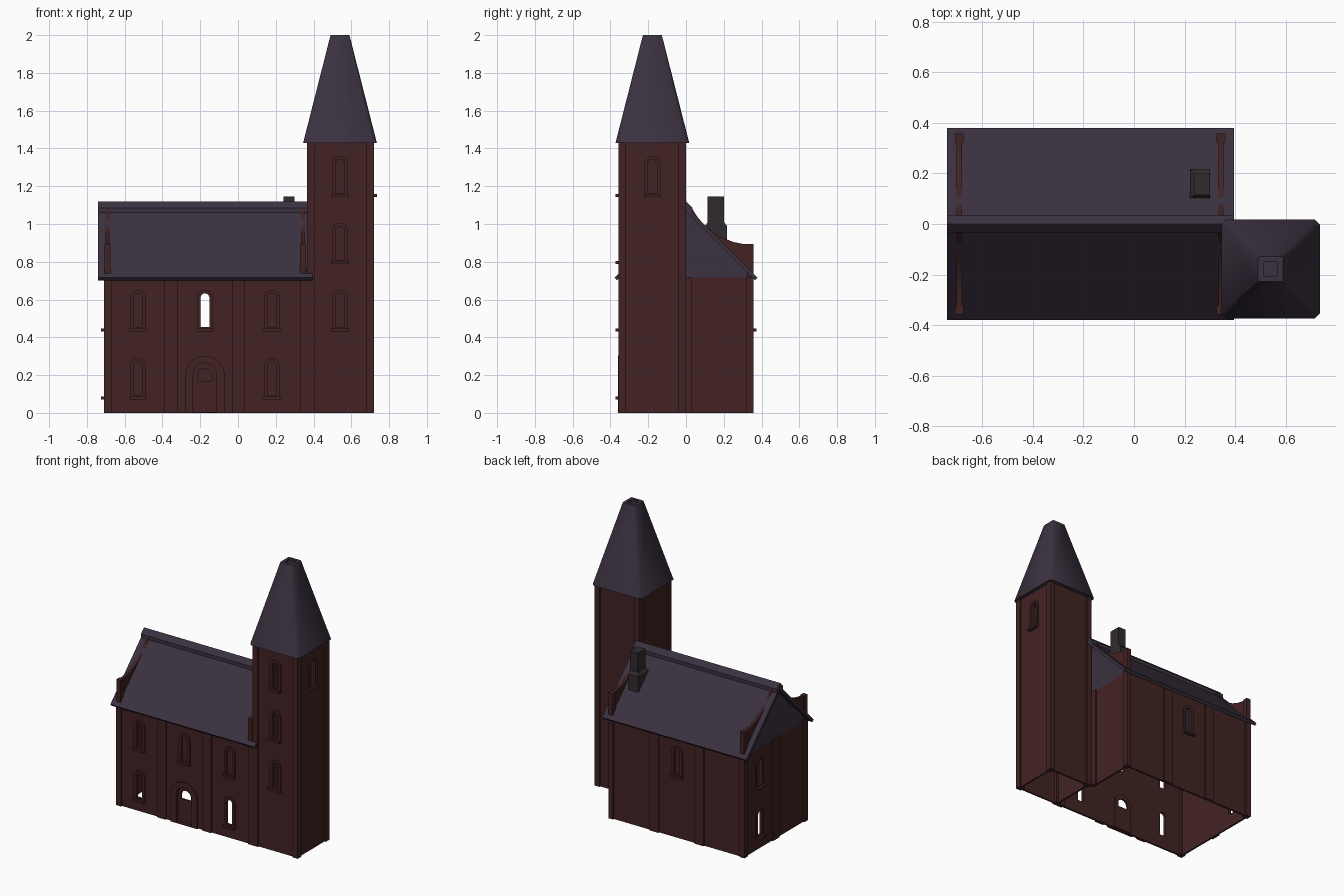
import bpy, bmesh, math
from mathutils import Matrix

if "Cube" in bpy.data.objects:
    bpy.data.objects.remove(bpy.data.objects["Cube"])


def material(name, rgb):
    m = bpy.data.materials.new(name)
    m.diffuse_color = (*rgb, 1)
    m.use_nodes = True
    m.node_tree.nodes["Principled BSDF"].inputs["Base Color"].default_value = m.diffuse_color
    return m


BRICK = material("dark red brick", (0.055, 0.0165, 0.0172))
SLATE = material("purple slate", (0.043, 0.031, 0.050))
STONE = material("chimney grey", (0.030, 0.024, 0.028))
FRONT, RIGHT, BACK, LEFT = 0, 90, 180, 270


def finish(name, bm, mat):
    bmesh.ops.recalc_face_normals(bm, faces=bm.faces)
    me = bpy.data.meshes.new(name)
    bm.to_mesh(me)
    bm.free()
    me.materials.append(mat)
    ob = bpy.data.objects.new(name, me)
    bpy.context.collection.objects.link(ob)
    return ob


def plate(name, loops, n0, n1, side, mat):
    """Flat outline with holes, standing on one side, from n0 to n1 along its outward normal."""
    bm = bmesh.new()
    for pts in loops:
        vs = [bm.verts.new((u, v, n0)) for u, v in pts]
        for i, v in enumerate(vs):
            bm.edges.new((v, vs[i - 1]))
    bmesh.ops.triangle_fill(bm, use_beauty=True, edges=bm.edges[:], normal=(0, 0, 1))
    out = bmesh.ops.extrude_face_region(bm, geom=bm.faces[:], use_keep_orig=True)
    bmesh.ops.translate(bm, vec=(0, 0, n1 - n0),
                        verts=[g for g in out["geom"] if isinstance(g, bmesh.types.BMVert)])
    turn = Matrix.Rotation(math.radians(side), 4, 'Z') @ Matrix.Rotation(math.pi / 2, 4, 'X')
    bmesh.ops.transform(bm, matrix=turn, verts=bm.verts[:])
    return finish(name, bm, mat)


def loft(name, rings, mat):
    bm = bmesh.new()
    rs = [[bm.verts.new(p) for p in r] for r in rings]
    for a, b in zip(rs, rs[1:]):
        for i in range(len(a)):
            bm.faces.new((a[i - 1], a[i], b[i], b[i - 1]))
    bm.faces.new(rs[0])
    bm.faces.new(rs[-1])
    return finish(name, bm, mat)


def rect(x0, x1, y0, y1, z):
    return [(x0, y0, z), (x1, y0, z), (x1, y1, z), (x0, y1, z)]


def box(name, x0, x1, y0, y1, z0, z1, mat=BRICK):
    return loft(name, [rect(x0, x1, y0, y1, z0), rect(x0, x1, y0, y1, z1)], mat)


def quad(u0, u1, z0, z1):
    return [(u0, z0), (u1, z0), (u1, z1), (u0, z1)]


def arch(u, z0, hw, top, seg=10):
    c = top - hw
    return [(u - hw, z0), (u + hw, z0)] + [
        (u + hw * math.cos(math.pi * i / seg), c + hw * math.sin(math.pi * i / seg))
        for i in range(seg + 1)]


def mirror(half):
    """Complete a half profile (first and last point on the centre line)."""
    return half + [(-u, v) for u, v in half[-2:0:-1]]


def wall(name, u0, u1, top, n, side, windows=(), extra=()):
    """Thin wall with arched openings, raised frames and sills."""
    holes = [arch(u, z + 0.015, 0.0235, z + 0.193) for u, z in windows]
    plate(name, [quad(u0, u1, 0, top)] + holes + list(extra), n - 0.013, n, side, BRICK)
    for (u, z), hole in zip(windows, holes):
        plate("window_frame", [arch(u, z, 0.0425, z + 0.21), hole],
              n - 0.012, n + 0.009, side, BRICK)
        plate("window_sill", [quad(u - 0.045, u + 0.045, z - 0.008, z + 0.008)],
              n - 0.002, n + 0.026, side, BRICK)


EAVE, TOP = 0.717, 1.43
ROWS = (0.08, 0.44, 0.795, 1.15)
DOOR = -0.175

# hall walls
door_hole = arch(DOOR, 0.004, 0.062, 0.265)
wall("hall_front_wall", -0.70, 0.37, EAVE, 0.347, FRONT,
     [(-0.53, ROWS[0]), (-0.53, ROWS[1]), (DOOR, ROWS[1]), (0.18, ROWS[0]), (0.18, ROWS[1])],
     [door_hole])
wall("hall_back_wall", -0.352, 0.70, EAVE, 0.347, BACK, [(-DOOR, ROWS[1])])
wall("hall_left_wall", -0.347, 0.347, EAVE, 0.70, LEFT, [(-0.178, ROWS[0]), (-0.178, ROWS[1])])
wall("hall_right_wall", -0.01, 0.347, EAVE, 0.352, RIGHT)

# tower walls
wall("tower_front_wall", 0.37, 0.71, TOP, 0.347, FRONT, [(0.54, z) for z in ROWS[1:]])
wall("tower_right_wall", -0.347, -0.01, TOP, 0.71, RIGHT, [(-0.178, ROWS[3])])
wall("tower_back_wall", -0.71, -0.37, TOP, -0.01, BACK)
wall("tower_left_wall", 0.01, 0.347, TOP, -0.375, LEFT)

# doorway with fanlight
plate("door_surround", [arch(DOOR, 0, 0.105, 0.303), door_hole], 0.34, 0.359, FRONT, BRICK)
plate("door", [arch(DOOR, 0, 0.066, 0.269), arch(DOOR, 0.17, 0.04, 0.235)],
      0.322, 0.336, FRONT, BRICK)

# pilasters
for x0, x1, y0, y1 in ((-0.71, -0.67, -0.357, -0.317), (-0.71, -0.67, 0.317, 0.357),
                       (0.325, 0.362, 0.317, 0.357)):
    box("hall_corner_post", x0, x1, y0, y1, 0, EAVE)
for x in (-0.353, 0.003):
    for s in (-1, 1):
        ys = sorted((s * 0.34, s * 0.357))
        box("hall_pilaster", x - 0.035, x + 0.035, *ys, 0, EAVE)
box("hall_pilaster", 0.328, 0.366, -0.357, -0.325, 0, EAVE)
box("left_pilaster", -0.71, -0.692, -0.035, 0.035, 0, EAVE)
box("right_pilaster", 0.345, 0.362, -0.02, 0.033, 0, EAVE)
for x in (0.365, 0.68):
    for y in (-0.357, -0.041):
        box("tower_corner_post", x, x + 0.04, y, y + 0.04, 0, TOP)

# hall roof, ridge cap and gable ends
plate("roof", [mirror([(0, 1.095), (0.379, 0.716), (0.365, 0.702), (0, 1.067)])],
      -0.74, 0.395, RIGHT, SLATE)
plate("ridge_cap", [mirror([(0, 1.12), (0.034, 1.086), (0.034, 1.055), (0, 1.08)])],
      -0.74, 0.395, RIGHT, SLATE)
for x in (-0.70, 0.34):
    plate("gable", [[(-0.352, EAVE), (0.352, EAVE), (0, 1.07)]], x, x + 0.012, RIGHT, SLATE)

# curved gable parapets with end blocks
curve = [(0.03, 1.085), (0.06, 1.038), (0.09, 1.003), (0.12, 0.977), (0.16, 0.947),
         (0.20, 0.925), (0.25, 0.905), (0.30, 0.895), (0.355, 0.893)]
for x in (-0.691, 0.344):
    for s in (-1, 1):
        outline = [(s * u, v) for u, v in curve + [(0.355, 0.727), (0.03, 1.05)]]
        plate("parapet", [outline], x - 0.01, x + 0.01, RIGHT, BRICK)
        ys = sorted((s * 0.322, s * 0.357))
        box("parapet_block", x - 0.017, x + 0.017, *ys, 0.72, 0.895)

# chimney
loft("chimney", [rect(0.222, 0.30, 0.102, 0.218, 0.86), rect(0.222, 0.30, 0.102, 0.218, 0.99),
                 rect(0.24, 0.30, 0.115, 0.20, 1.01), rect(0.24, 0.30, 0.115, 0.20, 1.145)], STONE)


# spire with clipped corners and a small recess on top
def clipped(h, z):
    c = h * 0.9
    pts = [(c, -h), (h, -c), (h, c), (c, h), (-c, h), (-h, c), (-h, -c), (-c, -h)]
    return [(0.54 + x, -0.178 + y, z) for x, y in pts]


spire = loft("spire", [clipped(0.195, TOP), clipped(0.05, 2.0), clipped(0.028, 2.0),
                       clipped(0.028, 1.985)], SLATE)
bpy.context.view_layer.objects.active = spire
spire.select_set(True)
bpy.ops.object.shade_smooth_by_angle(angle=math.radians(50))
